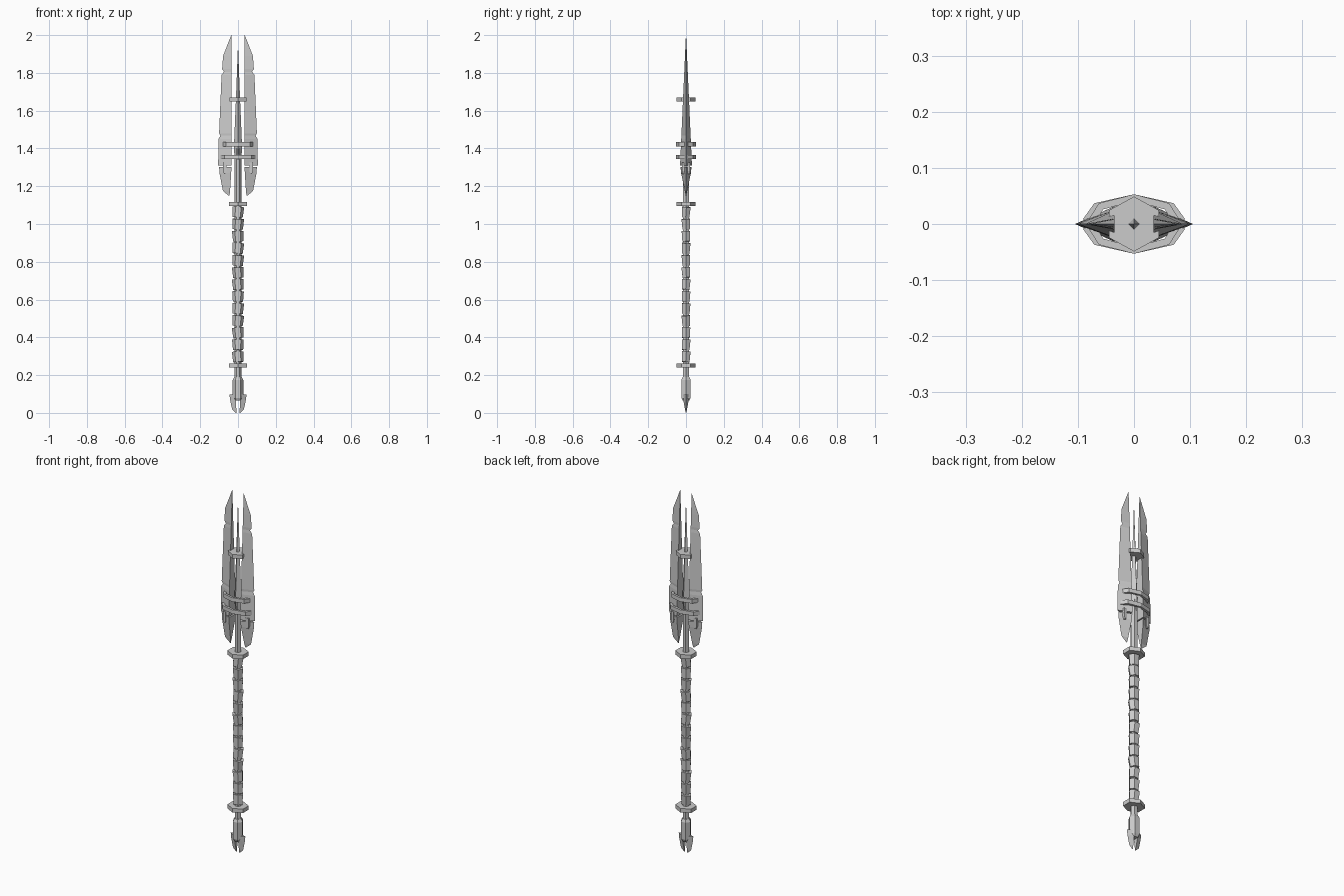
import bpy, bmesh, math, random
from mathutils import Matrix

if "Cube" in bpy.data.objects:
    bpy.data.objects.remove(bpy.data.objects["Cube"])
random.seed(4)

def finish(name, bm):
    bmesh.ops.remove_doubles(bm, verts=bm.verts, dist=0.0002)
    bmesh.ops.recalc_face_normals(bm, faces=bm.faces)
    me = bpy.data.meshes.new(name)
    bm.to_mesh(me)
    bm.free()
    ob = bpy.data.objects.new(name, me)
    bpy.context.collection.objects.link(ob)
    return ob

def loft(name, rings):
    """Skin closed rings of 3D points, capped at both ends."""
    bm = bmesh.new()
    vs = [[bm.verts.new(p) for p in r] for r in rings]
    n = len(rings[0])
    for a, b in zip(vs, vs[1:]):
        for i in range(n):
            j = (i + 1) % n
            bm.faces.new((a[i], a[j], b[j], b[i]))
    bm.faces.new(vs[0][::-1])
    bm.faces.new(vs[-1])
    return finish(name, bm)

def ngon(n, rx, ry, z, turn=0.0):
    return [(rx * math.cos(turn + i * math.tau / n),
             ry * math.sin(turn + i * math.tau / n), z) for i in range(n)]

def wedge(name, rows, side):
    """Blade: thick inner edge, sharp outer edge. rows = (z, inner x, half thickness, outer x)."""
    return loft(name, [[(side * xi, -t, z), (side * xo, 0, z), (side * xi, t, z)]
                       for z, xi, t, xo in rows])

# Central rod and spike
loft("rod", [ngon(6, 0.018, 0.018, 0.15), ngon(6, 0.018, 0.018, 1.40)])
loft("spike", [ngon(4, 0.016, 0.016, 1.33), ngon(4, 0.022, 0.022, 1.40),
               ngon(4, 0.011, 0.011, 1.66), ngon(4, 0.0005, 0.0005, 1.94)])

# Hexagonal collars
for name, z, rx in (("lower_collar", 0.25, 0.056), ("upper_collar", 1.105, 0.056),
                    ("spike_collar", 1.66, 0.051)):
    loft(name, [ngon(6, rx, 0.049, z + d, math.pi / 6) for d in (-0.011, 0.011)])

# Wrapped grip of slightly tilted segments
pitch = 0.83 / 13
for k in range(13):
    z = 0.265 + pitch * (k + 0.5)
    h = pitch * 0.43
    ob = loft("grip_segment", [ngon(6, 0.027, 0.023, -h), ngon(6, 0.031, 0.026, h)])
    tilt = Matrix.Rotation(random.uniform(-0.1, 0.1), 4, 'Y') @ Matrix.Rotation(random.uniform(-0.08, 0.08), 4, 'X')
    ob.data.transform(Matrix.Translation((0, 0, z)) @ tilt)

# Pommel block
loft("pommel", [ngon(6, r, r, z) for z, r in
                ((0.065, 0.02), (0.08, 0.028), (0.175, 0.028), (0.19, 0.02))])

main_edge = [(2.0, 0.036), (1.89, 0.079), (1.82, 0.084), (1.806, 0.074), (1.79, 0.087),
             (1.48, 0.100), (1.468, 0.093), (1.45, 0.103), (1.31, 0.105)]
for side in (-1, 1):
    # Nicked main blade
    wedge("main_blade", [(z, 0.035, 0.0005 + 0.045 * (2 - z), x) for z, x in main_edge], side)
    # Short lower blade
    wedge("lower_blade", [(1.303, 0.035, 0.029, 0.100), (1.27, 0.036, 0.026, 0.098),
                          (1.175, 0.042, 0.006, 0.080), (1.15, 0.045, 0.001, 0.05)], side)
    # Pommel fin
    wedge("pommel_fin", [(0.097, 0.018, 0.016, 0.045), (0.07, 0.011, 0.015, 0.042),
                         (0.018, 0.009, 0.005, 0.031), (0.0, 0.008, 0.001, 0.012)], side)
    # Hooked prong joining main and lower blades
    loft("prong", [[(side * (0.07 + a * w), b * 0.021, z) for a, b in
                    ((-1, -1), (1, -1), (1, 1), (-1, 1))]
                   for z, w in ((1.265, 0.004), (1.28, 0.009), (1.325, 0.009))])

# Faceted bands bridging the blades, front and back
outer = [(-0.088, 0.008), (-0.068, 0.037), (0, 0.053), (0.068, 0.037), (0.088, 0.008)]
inner = [(-0.072, 0.006), (-0.060, 0.026), (0, 0.041), (0.060, 0.026), (0.072, 0.006)]
for z, s in ((1.355, 1.04), (1.422, 0.92)):
    for face in (-1, 1):
        loft("blade_band", [[(s * ox, face * oy, z - 0.011), (s * ox, face * oy, z + 0.011),
                             (s * ix, face * iy, z + 0.011), (s * ix, face * iy, z - 0.011)]
                            for (ox, oy), (ix, iy) in zip(outer, inner)])
